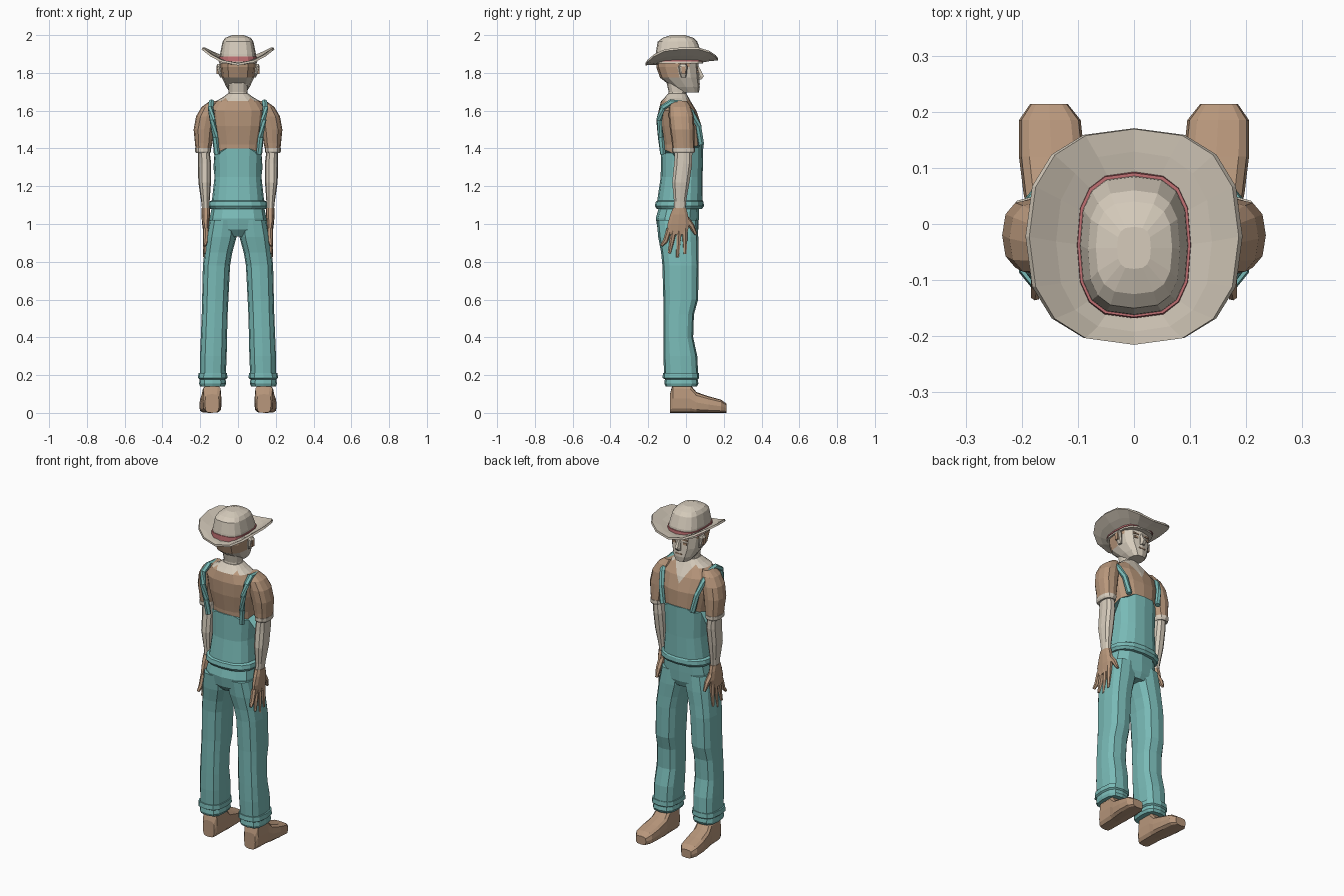
import bpy
import bmesh
import math
from mathutils import Vector

default_cube = bpy.data.objects.get("Cube")
if default_cube:
    bpy.data.objects.remove(default_cube)


def make_material(name, red, green, blue):
    mat = bpy.data.materials.new(name)
    colour = (red, green, blue, 1)
    mat.use_nodes = True
    mat.diffuse_color = colour
    mat.node_tree.nodes["Principled BSDF"].inputs["Base Color"].default_value = colour
    return mat


TEAL = make_material("teal cloth", .19, .49, .47)
BROWN = make_material("warm brown", .48, .31, .2)
CREAM = make_material("pale cream", .67, .6, .5)
RED = make_material("dusty red", .53, .16, .17)


def finish(name, bm, *materials):
    """Turn a bmesh into a flat shaded object."""
    bmesh.ops.recalc_face_normals(bm, faces=bm.faces[:])
    mesh = bpy.data.meshes.new(name)
    bm.to_mesh(mesh)
    bm.free()
    for mat in materials:
        mesh.materials.append(mat)
    obj = bpy.data.objects.new(name, mesh)
    bpy.context.scene.collection.objects.link(obj)
    return obj


def bridge(loops, caps=True):
    """Join matching loops of points into one skin."""
    bm = bmesh.new()
    rows = [[bm.verts.new(point) for point in loop] for loop in loops]
    count = len(rows[0])
    for low, high in zip(rows, rows[1:]):
        for i in range(count):
            j = (i + 1) % count
            bm.faces.new((low[i], low[j], high[j], high[i]))
    if caps:
        bm.faces.new(rows[0])
        bm.faces.new(rows[-1])
    return bm


def ring(level, x0, x1, a0, a1, sides, power, along_y, flip):
    """Rounded outline that fills the given bounds at one level."""
    points = []
    for i in range(sides):
        angle = math.tau * i / sides
        c, s = math.cos(angle), math.sin(angle)
        c = math.copysign(abs(c) ** power, c)
        s = math.copysign(abs(s) ** power, s)
        x = flip * ((x0 + x1) / 2 + c * (x1 - x0) / 2)
        a = (a0 + a1) / 2 + s * (a1 - a0) / 2
        points.append(Vector((x, level, a) if along_y else (x, a, level)))
    return points


def loft(rings, sides=12, power=.8, along_y=False, flip=1, caps=True):
    return bridge([ring(*r, sides, power, along_y, flip) for r in rings], caps)


def centred(rings):
    """Expand (level, half width, back, front) to full bounds."""
    return [(level, -half, half, back, front) for level, half, back, front in rings]


def tube(points, radii, flip=1, sides=6):
    """Tapered tube along a path."""
    path = [Vector((x * flip, y, z)) for x, y, z in points]
    loops = []
    for i, point in enumerate(path):
        ahead = path[min(i + 1, len(path) - 1)] - path[max(i - 1, 0)]
        turn = ahead.to_track_quat("Z", "X")
        loops.append([point + turn @ Vector((math.cos(t), math.sin(t), 0)) * radii[i]
                      for t in (math.tau * k / sides for k in range(sides))])
    return bridge(loops)


def box(name, centre, size, mat):
    bm = bmesh.new()
    bmesh.ops.create_cube(bm, size=1)
    for v in bm.verts:
        v.co = Vector(centre) + Vector(a * b for a, b in zip(v.co, size))
    return finish(name, bm, mat)


# Shirt with an open collar
shirt = loft(centred([
    (1.28, .118, -.122, .082), (1.42, .124, -.125, .085), (1.52, .145, -.142, .082),
    (1.6, .155, -.145, .055), (1.65, .118, -.133, .025), (1.668, .085, -.115, .015),
    (1.69, .055, -.095, .002)]), sides=16)
for side in (1, -1):
    bmesh.ops.bisect_plane(shirt, geom=shirt.verts[:] + shirt.edges[:] + shirt.faces[:],
                           plane_co=(0, 0, 1.56), plane_no=(side, 0, -.6))
for face in shirt.faces:
    spot = face.calc_center_median()
    in_collar = spot.y > 0 and abs(spot.x) < (spot.z - 1.56) * .6
    face.material_index = int(in_collar or spot.z > 1.655)
finish("shirt", shirt, BROWN, CREAM)

# Overalls top, high at the front and back and low under the arms
overalls = loft(centred([
    (1.08, .148, -.155, .085), (1.095, .158, -.165, .095), (1.118, .154, -.16, .093),
    (1.125, .138, -.152, .088), (1.25, .124, -.134, .088), (1.4, .13, -.132, .092)]), sides=16)
for v in overalls.verts:
    if v.co.z > 1.3:
        v.co.z = 1.3 if abs(v.co.x) > .125 else 1.375 if abs(v.co.x) > .09 else 1.4
        v.co.z += .03 if v.co.y > 0 else 0
finish("overalls_top", overalls, TEAL)

# Seat of the trousers
finish("trouser_seat", loft(centred([
    (.935, .12, -.12, .05), (.97, .155, -.15, .065), (1.03, .15, -.16, .068),
    (1.11, .135, -.137, .07)])), TEAL)

# Neck and head, with hair round the back
finish("neck", loft(centred([
    (1.63, .06, -.1, .005), (1.7, .05, -.092, .002), (1.78, .055, -.11, 0)])), CREAM)
head = loft(centred([
    (1.695, .042, -.03, .068), (1.725, .062, -.075, .073), (1.775, .085, -.138, .07),
    (1.83, .092, -.157, .066), (1.89, .092, -.157, .063)]))
for face in head.faces:
    spot = face.calc_center_median()
    face.material_index = int(spot.z > 1.775 and spot.y < (-.03 if spot.z < 1.83 else .02))
finish("head", head, CREAM, BROWN)
finish("nose", loft(centred([
    (1.765, .014, .05, .082), (1.782, .015, .05, .098), (1.835, .008, .05, .068)]), sides=6), CREAM)
box("mouth", (0, .069, 1.742), (.04, .008, .006), BROWN)

# Hat crown, band and curled brim
finish("hat_crown", loft(centred([
    (1.85, .1, -.165, .09), (1.9, .095, -.161, .084), (1.965, .082, -.15, .06),
    (1.985, .068, -.125, .04), (2, .03, -.08, -.005)]), sides=16, power=.7), CREAM)
finish("hat_band", loft(centred([
    (1.86, .103, -.168, .094), (1.888, .101, -.166, .091)]), sides=16, power=.7), RED)
brim = loft(centred([
    (1.85, .09, -.155, .08), (1.852, .142, -.192, .13), (1.85, .19, -.215, .17)]),
    sides=16, caps=False)
for v in brim.verts:
    v.co.z += .08 * (v.co.x / .19) ** 2 + .13 * max(v.co.y, 0) + .04 * min(v.co.y + .1, 0)
hat_brim = finish("hat_brim", brim, CREAM)
thick = hat_brim.modifiers.new("thickness", "SOLIDIFY")
thick.thickness = .012
thick.offset = 0

# Paired parts
for side, label in ((1, "left"), (-1, "right")):
    # Face details
    box(label + "_brow", (side * .036, .06, 1.828), (.036, .008, .008), BROWN)
    box(label + "_eye", (side * .036, .061, 1.806), (.024, .008, .012), BROWN)
    finish(label + "_ear", loft([
        (1.775, .08, .094, -.025, 0), (1.8, .082, .106, -.035, .005),
        (1.835, .085, .114, -.04, .008), (1.848, .085, .108, -.03, 0)],
        sides=8, flip=side), CREAM)
    box(label + "_ear_inner", (side * .109, -.014, 1.815), (.009, .022, .04), BROWN)

    # Strap over the shoulder
    finish(label + "_strap", tube([
        (.112, -.122, 1.37), (.12, -.133, 1.46), (.135, -.142, 1.55), (.145, -.125, 1.615),
        (.14, -.08, 1.645), (.138, -.02, 1.637), (.135, .03, 1.59), (.118, .066, 1.52),
        (.1, .08, 1.42)], [.016] * 9, side), TEAL)

    # Arm
    finish(label + "_sleeve", loft([
        (1.39, .145, .224, -.072, .045), (1.43, .135, .228, -.075, .045),
        (1.5, .125, .235, -.085, .045), (1.57, .11, .222, -.092, .04),
        (1.62, .1, .192, -.09, .025), (1.65, .1, .15, -.075, .005)], flip=side), BROWN)
    finish(label + "_sleeve_cuff", loft([
        (1.375, .147, .222, -.07, .042), (1.385, .142, .227, -.075, .048),
        (1.402, .142, .227, -.075, .048)], flip=side), CREAM)
    finish(label + "_forearm", loft([
        (1.06, .152, .188, -.066, -.004), (1.12, .15, .195, -.065, .002),
        (1.22, .143, .21, -.075, .02), (1.32, .142, .212, -.065, .035),
        (1.4, .152, .212, -.06, .035)], sides=10, flip=side), CREAM)
    finish(label + "_palm", loft([
        (.945, .157, .182, -.1, .008), (1, .152, .19, -.1, .02),
        (1.05, .148, .194, -.085, .012), (1.085, .148, .193, -.07, .002)],
        sides=10, flip=side), BROWN)
    for finger, (root, tip, drop) in enumerate([
            (-.088, -.13, .885), (-.062, -.088, .845), (-.034, -.045, .822), (-.006, -.005, .84)]):
        finish(f"{label}_finger_{finger + 1}", tube([
            (.17, root, .975), (.172, (root + tip) / 2, .91), (.176, tip, drop)],
            [.015, .013, .008], side), BROWN)
    finish(label + "_thumb", tube([
        (.168, -.01, 1.04), (.163, .03, .99), (.16, .052, .945)],
        [.018, .015, .008], side), BROWN)

    # Trouser leg and turned-up hem
    finish(label + "_trouser_leg", loft([
        (.19, .065, .2, -.115, .065), (.3, .06, .201, -.12, .06), (.4, .058, .197, -.12, .038),
        (.52, .055, .192, -.12, .042), (.6, .051, .19, -.12, .064), (.78, .042, .186, -.125, .067),
        (.85, .03, .178, -.132, .065), (.93, .008, .17, -.147, .065),
        (1.02, .004, .152, -.155, .06)], power=.7, flip=side), TEAL)
    finish(label + "_trouser_hem", loft([
        (.14, .07, .2, -.108, .058), (.155, .062, .206, -.115, .066),
        (.178, .066, .203, -.112, .062), (.185, .056, .212, -.124, .07),
        (.212, .058, .209, -.122, .068)], power=.7, flip=side), TEAL)

    # Shoe
    finish(label + "_shoe", loft([
        (-.085, .1, .175, 0, .1), (-.07, .09, .185, 0, .155), (.022, .088, .19, 0, .15),
        (.055, .086, .197, 0, .11), (.12, .088, .205, 0, .088), (.185, .095, .205, 0, .07),
        (.214, .118, .185, 0, .05)], power=.55, along_y=True, flip=side), BROWN)
